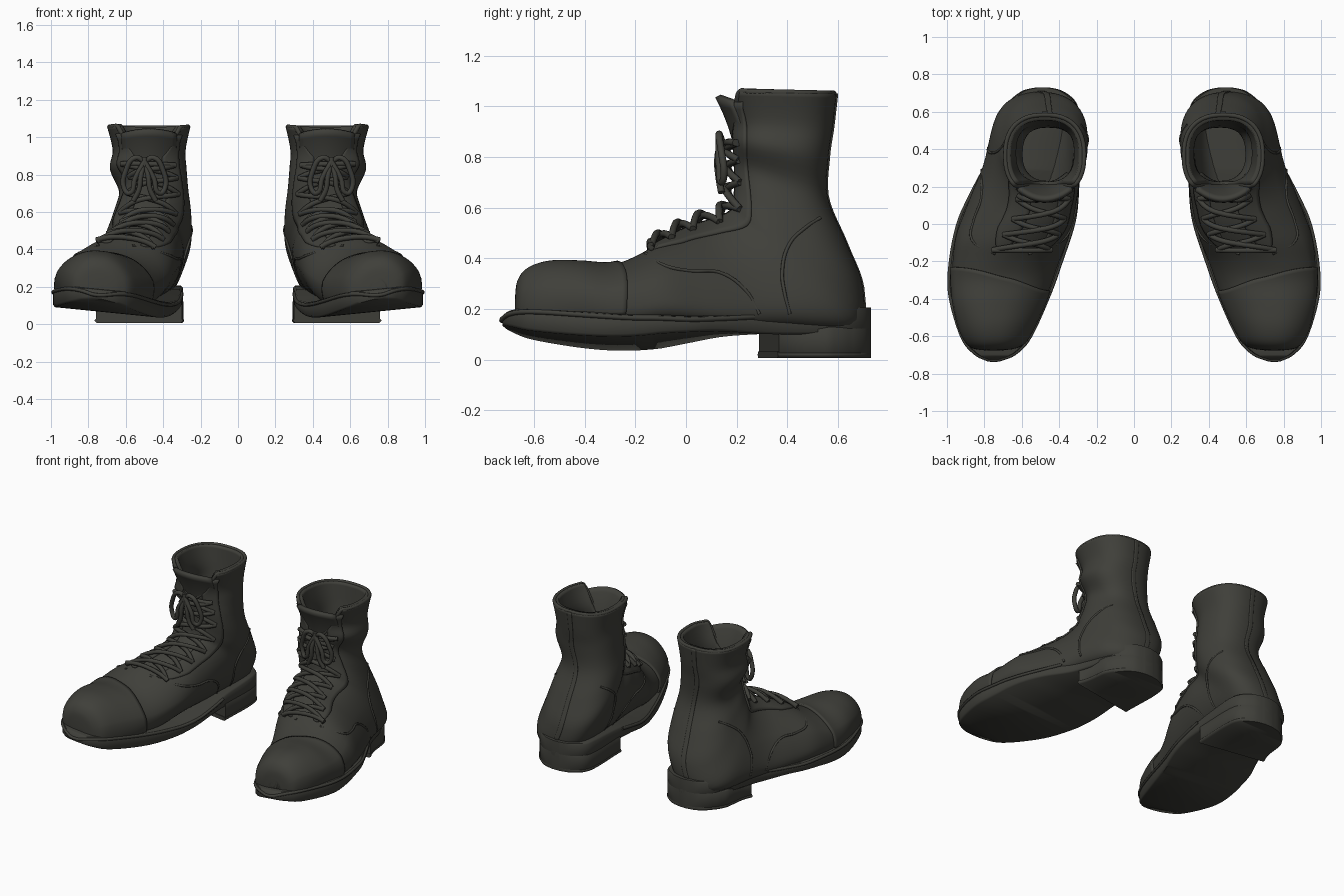
import bpy, bmesh, math
from mathutils import Vector
from mathutils.bvhtree import BVHTree

cube = bpy.data.objects.get("Cube")
if cube:
    bpy.data.objects.remove(cube)

leather = bpy.data.materials.new("dark_leather")
leather.use_nodes = True
COLOR = (0.05, 0.05, 0.042, 1)
leather.diffuse_color = COLOR
bsdf = leather.node_tree.nodes["Principled BSDF"]
bsdf.inputs["Base Color"].default_value = COLOR
bsdf.inputs["Roughness"].default_value = 0.8

# Upper: rings fanning from toe to collar
# front y, front z, back y, back z, inner x, outer x, ridge shift
RINGS = [
    (-.675, .23, -.675, .15, .71, .79, 0), (-.665, .295, -.665, .13, .645, .85, 0),
    (-.625, .345, -.64, .12, .59, .89, 0), (-.54, .373, -.56, .1, .54, .93, 0),
    (-.42, .375, -.42, .1, .48, .96, 0), (-.3, .372, -.3, .1, .435, .965, -.02),
    (-.2, .41, -.2, .1, .4, .955, -.04), (-.1, .475, -.05, .12, .35, .92, -.07),
    (0, .53, .12, .12, .32, .855, -.08), (.1, .565, .36, .12, .295, .785, -.06),
    (.17, .595, .665, .12, .285, .745, -.03), (.185, .64, .7, .28, .25, .7, 0),
    (.19, .7, .635, .46, .25, .665, 0), (.19, .78, .56, .64, .265, .635, 0),
    (.185, .86, .563, .8, .275, .685, 0), (.18, .94, .58, .92, .28, .67, 0),
    (.14, 1.06, .595, 1.05, .255, .7, 0)]

# Sole stations: y, inner x, outer x, bottom z, top z
SOLE = [
    (-.725, .72, .78, .13, .165), (-.69, .635, .85, .115, .18),
    (-.6, .555, .92, .09, .18), (-.38, .455, .983, .065, .16),
    (-.2, .39, .98, .065, .15), (0, .325, .94, .09, .155),
    (.15, .305, .875, .105, .17), (.35, .3, .775, .1, .19),
    (.55, .295, .715, .1, .205), (.65, .315, .665, .1, .205),
    (.71, .385, .595, .1, .205), (.73, .46, .52, .1, .205)]


def clamp(v):
    return max(0.0, min(1.0, v))


def spline(rows, u):
    """Catmull-Rom interpolation of table rows."""
    i = max(0, min(len(rows) - 2, int(u)))
    f = u - i
    a, b, c, d = (rows[max(0, min(len(rows) - 1, k))] for k in range(i - 1, i + 3))
    return [q + .5 * f * (r - p + f * (2 * p - 5 * q + 4 * r - s + f * (3 * (q - r) + s - p)))
            for p, q, r, s in zip(a, b, c, d)]


def roll(p):
    """The forefoot leans up toward the outside."""
    p.z += .1 * (p.x - .69) * clamp((.3 - p.y) / .4)
    return p


def surf(u, t, off=0.0):
    """Point on the upper: u along the boot, t around it (0 = front)."""
    fy, fz, by, bz, xi, xo, shift = spline(RINGS, u)
    foot = clamp((10.5 - u) / 2)
    n = 2.4 + (1.4 * foot if math.cos(t) < 0 else 0)
    c = math.copysign(abs(math.cos(t)) ** (2 / n), math.cos(t))
    s = math.copysign(abs(math.sin(t)) ** (2 / n), math.sin(t))
    width = (xo - xi) / 2 * (1 - .25 * foot * max(0, c))
    mid = Vector(((xi + xo) / 2, (fy + by) / 2, (fz + bz) / 2))
    p = mid + Vector((shift * c + width * s, (fy - by) / 2 * c, (fz - bz) / 2 * c))
    return roll(p + (p - mid).normalized() * off)


def steps(a, b, n):
    return [a + (b - a) * i / n for i in range(n + 1)]


def finish(ob, thickness=0.0, angle=50):
    bpy.context.collection.objects.link(ob)
    ob.data.materials.append(leather)
    if ob.type == "MESH":
        bpy.ops.object.select_all(action="DESELECT")
        ob.select_set(True)
        bpy.context.view_layer.objects.active = ob
        bpy.ops.object.shade_smooth_by_angle(angle=math.radians(angle))
    if thickness:
        mod = ob.modifiers.new("thickness", "SOLIDIFY")
        mod.thickness, mod.offset = thickness, -1
    mod = ob.modifiers.new("pair", "MIRROR")
    mod.use_mirror_merge = False
    return ob


def sheet(name, rows, closed=False, caps=(), thickness=0.0, outward=None):
    """Skin rows of points with quads; caps lists rows to fill."""
    bm = bmesh.new()
    grid = [[bm.verts.new(p) for p in row] for row in rows]
    m = len(grid[0])
    for a, b in zip(grid, grid[1:]):
        for j in range(m if closed else m - 1):
            k = (j + 1) % m
            bm.faces.new((a[j], a[k], b[k], b[j]))
    for i in caps:
        bm.faces.new(grid[i])
    bmesh.ops.remove_doubles(bm, verts=bm.verts, dist=.0004)
    bmesh.ops.recalc_face_normals(bm, faces=bm.faces)
    if outward:
        bm.normal_update()
        if sum(f.normal.dot(f.calc_center_median() - Vector(outward)) for f in bm.faces) < 0:
            bmesh.ops.reverse_faces(bm, faces=bm.faces)
    mesh = bpy.data.meshes.new(name)
    bm.to_mesh(mesh)
    bm.free()
    return finish(bpy.data.objects.new(name, mesh), thickness)


def cords(name, paths, radius):
    """Round cords along smooth paths."""
    cu = bpy.data.curves.new(name, "CURVE")
    cu.dimensions = "3D"
    cu.bevel_depth, cu.bevel_resolution, cu.resolution_u = radius, 2, 5
    cu.use_fill_caps = True
    for path in paths:
        sp = cu.splines.new("BEZIER")
        sp.bezier_points.add(len(path) - 1)
        for bp, p in zip(sp.bezier_points, path):
            bp.co = p
            bp.handle_left_type = bp.handle_right_type = "AUTO"
    return finish(bpy.data.objects.new(name, cu))


# Upper with an open front V at the collar
def gap(u):
    return .85 * clamp((u - 13.8) / 2.2)


TURN = 2 * math.pi
rows = [[surf(u, t) for t in steps(gap(u), TURN - gap(u), 56)] for u in steps(0, 16, 80)]
upper = sheet("upper", rows, caps=(0,), thickness=.04, outward=(.55, .2, .4))
tree = BVHTree.FromPolygons([v.co for v in upper.data.vertices],
                            [p.vertices for p in upper.data.polygons])

# Toe cap with a slanted rear edge
sheet("toe_cap", [[surf(v * (5.1 + .6 * math.sin(t)), t, .012) for t in steps(-2, 2, 40)]
                  for v in steps(0, 1, 28)], caps=(0,), thickness=.015, outward=(.72, -.4, .2))
# Eyelet flaps beside the laces, rounded at the lower end
for side, sign in (("inner", -1), ("outer", 1)):
    sheet(side + "_eyelet_flap",
          [[surf(u, sign * t, .01)
            for t in steps(max(.3, gap(u)), max(.4 + .45 * clamp((u - 6.5) / 1.2) ** .5, gap(u) + .2), 6)]
           for u in steps(6.5, 15.6, 44)], thickness=.016, outward=(.55, .4, .3))
sheet("back_strip", [[surf(u, math.pi + t, .006) for t in steps(-.04, .04, 4)]
                     for u in steps(10.5, 16, 30)], thickness=.012, outward=(.5, .3, .6))

# Tongue rising and leaning out of the collar
sheet("tongue", [[(.475 + (.13 + .02 * v) * s, .2 - .085 * v * v + .06 * s * s,
                   .72 + .315 * v - .02 * s * s * v) for s in steps(-1, 1, 12)]
                 for v in steps(0, 1, 10)], thickness=.025, outward=(.475, .6, .8))

# Collar binding
rim = [surf(u, gap(u), -.008) for u in steps(13.8, 15.8, 5)]
rim += [surf(16, t, -.012) for t in steps(gap(16), TURN - gap(16), 24)]
rim += [surf(u, -gap(u), -.008) for u in steps(15.8, 13.8, 5)]
cords("collar_binding", [rim], .012)

# Raised seams projected on both sides
SEAMS = [
    [(-.16, .42), (-.08, .37), (.02, .35), (.13, .345), (.23, .28), (.29, .18)],
    [(.53, .56), (.47, .52), (.41, .46), (.38, .35), (.39, .26), (.41, .18)]]
paths = []
for seam in SEAMS:
    for start, way in ((2, -1), (0, 1)):
        hits = [tree.ray_cast(Vector((start, y, z)), Vector((way, 0, 0)))[0] for y, z in seam]
        paths.append([h for h in hits if h])
cords("side_seams", paths, .007)


# Sole and heel lofted along the foot
def rounded(y, xi, xo, zb, zt, e=.01):
    half = [(xi + e, zb), (xi, zb + e), (xi, zt - e), (xi + e, zt)]
    return [Vector((x, y, z)) for x, z in half + [(xi + xo - x, z) for x, z in reversed(half)]]


def sole_ring(u):
    return [roll(p) for p in rounded(*spline(SOLE, u))]


def heel_ring(u, low, high, grow):
    """The heel breast stays square to the slanted foot."""
    y, xi, xo = spline(SOLE, u)[:3]
    xo -= .045 * clamp((.55 - y) / .25)
    slant = .17 * clamp((.65 - y) / .35)
    return [p + Vector((0, slant * (p.x - xi), 0)) for p in rounded(y, xi - grow, xo + grow, low, high)]


sheet("sole", [sole_ring(u) for u in steps(0, 11, 66)], True, (0, -1))
sheet("heel", [heel_ring(u, .012, .13, .002) for u in steps(6.7, 11, 30)], True, (0, -1))
sheet("heel_lift", [heel_ring(u, .006, .032, .006) for u in steps(6.68, 11, 30)], True, (0, -1))
# Welt edge around the forefoot
welt = [sole_ring(u)[2] for u in steps(6.6, 0, 24)] + [sole_ring(u)[5] for u in steps(0, 6.6, 24)]
cords("welt", [[p + Vector((0, 0, -.004)) for p in welt]], .01)

# Criss-cross laces
eyelets = [6.6, 7.4, 8.2, 9.2, 10.6, 12.2, 13.2, 14]
laces = []
for a, b in zip(eyelets, eyelets[1:]):
    for sign in (-1, 1):
        laces.append([surf(a + (b - a) * v, sign * .62 * (1 - 2 * v),
                           .016 + (.018 + .008 * sign) * math.sin(math.pi * v))
                      for v in steps(0, 1, 6)])
for u in (eyelets[0], eyelets[-1]):
    laces.append([surf(u, t, .025) for t in steps(-.62, .62, 6)])
cords("laces", laces, .014)

# Bow: two drooping loops and two loose ends
knot = Vector((.5, .14, .87))
bow = []
for s in (-1, 1):
    bow.append([knot + Vector((s * x, y, z)) for x, y, z in (
        (0, 0, 0), (.05, -.01, .02), (.1, 0, -.05), (.11, .01, -.14),
        (.08, 0, -.17), (.05, -.01, -.09), (0, -.01, 0))])
    bow.append([knot + Vector((s * x, y, z)) for x, y, z in (
        (0, 0, 0), (.02, -.015, -.08), (.03, -.01, -.15), (.06, 0, -.21))])
bow.append([knot + Vector((0, -.01, z)) for z in (-.025, 0, .025)])
cords("lace_bow", bow, .014)
